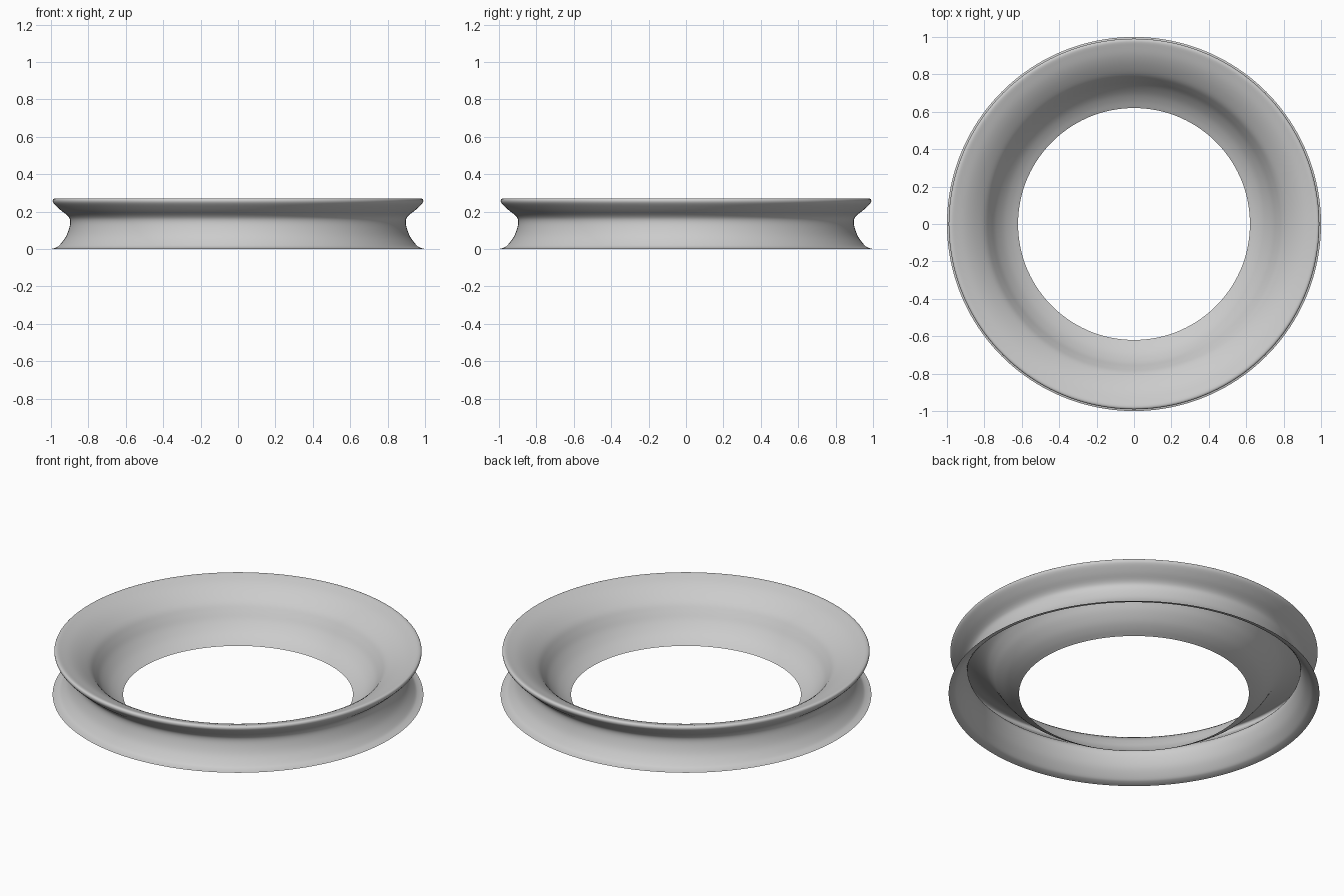
import bpy, bmesh
from math import tau
from mathutils import Vector

if "Cube" in bpy.data.objects:
    bpy.data.objects.remove(bpy.data.objects["Cube"])

# Half cross-section (radius, height): inner funnel -> dished top -> rim -> waist -> flared skirt
PROFILE = [(0.62, 0), (0.66, 0.021), (0.70, 0.05), (0.74, 0.093), (0.77, 0.138),
           (0.80, 0.178), (0.85, 0.217), (0.90, 0.245), (0.95, 0.263), (0.978, 0.27),
           (0.99, 0.262), (0.985, 0.243), (0.95, 0.209), (0.91, 0.177), (0.897, 0.15),
           (0.903, 0.11), (0.922, 0.063), (0.955, 0.02), (0.975, 0.007), (1.0, 0)]


def smooth_path(points, steps=4):
    """Catmull-Rom curve through the profile points."""
    p = [Vector(q) for q in points]
    p = [2 * p[0] - p[1]] + p + [2 * p[-1] - p[-2]]
    out = []
    for a, b, c, d in zip(p, p[1:], p[2:], p[3:]):
        for i in range(steps):
            t = i / steps
            out.append(0.5 * (2 * b + (c - a) * t + (2 * a - 5 * b + 4 * c - d) * t ** 2
                              + (3 * b - a - 3 * c + d) * t ** 3))
    return out + [p[-2]]


# Revolve the open profile into a hollow ring, open underneath
bm = bmesh.new()
verts = [bm.verts.new((q.x, 0, q.y)) for q in smooth_path(PROFILE)]
edges = [bm.edges.new(pair) for pair in zip(verts, verts[1:])]
bmesh.ops.spin(bm, geom=verts + edges, cent=(0, 0, 0), axis=(0, 0, 1),
               angle=tau, steps=160, use_merge=True)
bmesh.ops.remove_doubles(bm, verts=bm.verts, dist=1e-5)
bmesh.ops.recalc_face_normals(bm, faces=bm.faces)

# Make sure the dished top faces upward
dish = min(bm.faces, key=lambda f: abs(f.calc_center_median().xy.length - 0.85))
if dish.normal.z < 0:
    bmesh.ops.reverse_faces(bm, faces=bm.faces)

mesh = bpy.data.meshes.new("flared_ring")
bm.to_mesh(mesh)
bm.free()
mesh.shade_smooth()
ring = bpy.data.objects.new("flared_ring", mesh)
bpy.context.collection.objects.link(ring)
